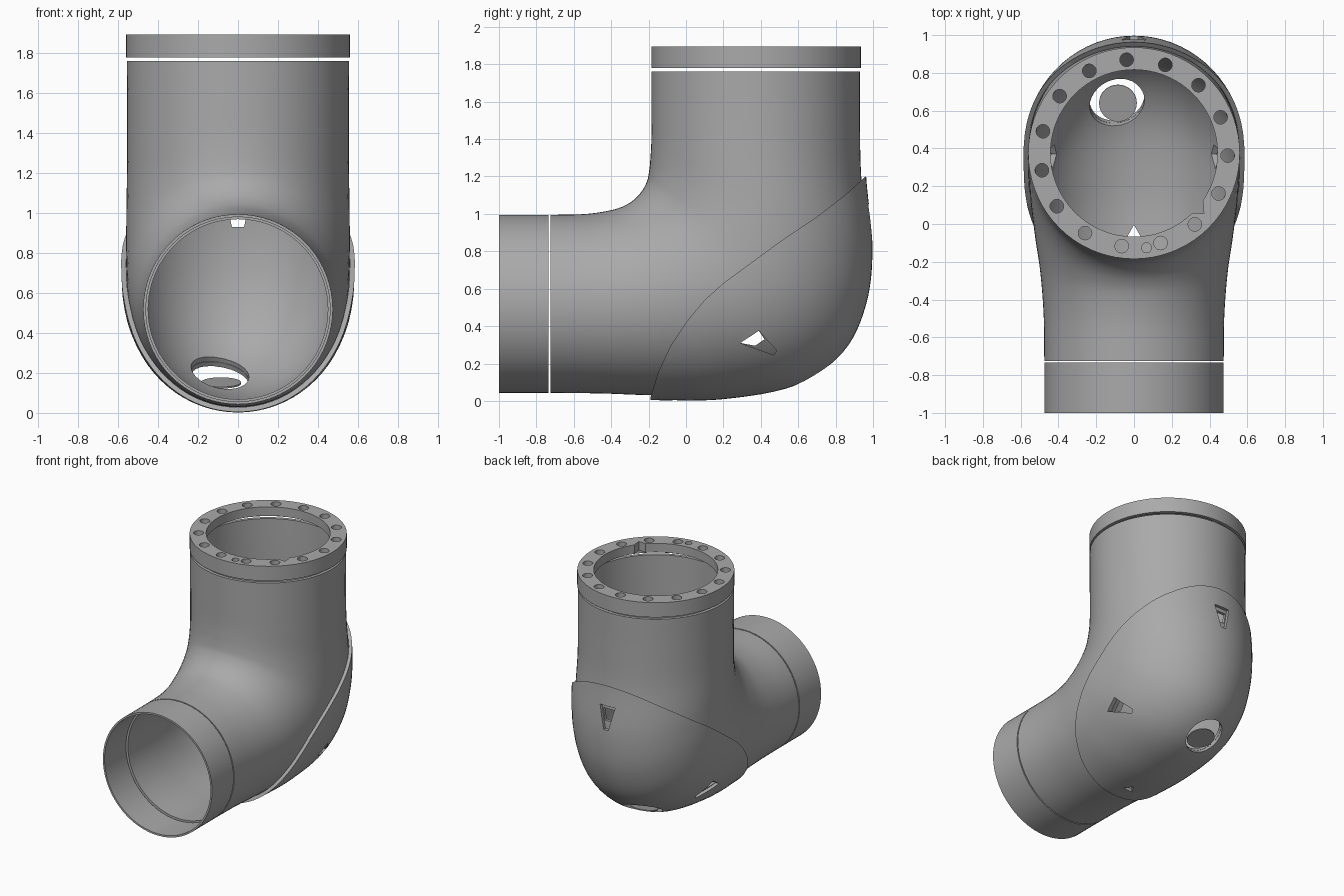
import bpy, bmesh, math
from mathutils import Vector

if "Cube" in bpy.data.objects:
    bpy.data.objects.remove(bpy.data.objects["Cube"])

grey = bpy.data.materials.new("mid grey")
grey.use_nodes = True
grey.diffuse_color = (0.4, 0.4, 0.4, 1)
grey.node_tree.nodes["Principled BSDF"].inputs["Base Color"].default_value = grey.diffuse_color

SEGS = 72
TOP_Y = 0.375      # axis of the upright pipe
FRONT_Z = 0.52     # axis of the level pipe


def make(name, bm):
    bmesh.ops.recalc_face_normals(bm, faces=bm.faces)
    if bm.calc_volume(signed=True) < 0:
        bmesh.ops.reverse_faces(bm, faces=bm.faces)
    mesh = bpy.data.meshes.new(name)
    bm.to_mesh(mesh)
    bm.free()
    mesh.materials.append(grey)
    ob = bpy.data.objects.new(name, mesh)
    bpy.context.collection.objects.link(ob)
    return ob


def activate(ob):
    bpy.ops.object.select_all(action='DESELECT')
    ob.select_set(True)
    bpy.context.view_layer.objects.active = ob


def smooth(ob):
    activate(ob)
    bpy.ops.object.shade_smooth_by_angle(angle=math.radians(35))


def boolean(cutter, *parts, operation='DIFFERENCE'):
    """Cut the parts, then remove the cutter."""
    for ob in parts:
        mod = ob.modifiers.new("cut", 'BOOLEAN')
        mod.object, mod.operation, mod.solver = cutter, operation, 'EXACT'
        activate(ob)
        bpy.ops.object.modifier_apply(modifier=mod.name)
    bpy.data.objects.remove(cutter)


def bridge(name, rings):
    """Closed solid from a loop of rings."""
    bm = bmesh.new()
    loops = [[bm.verts.new(p) for p in ring] for ring in rings]
    for a, b in zip(loops, loops[1:] + loops[:1]):
        for i in range(SEGS):
            j = (i + 1) % SEGS
            bm.faces.new((a[i], a[j], b[j], b[i]))
    return make(name, bm)


def ring(inner, outer, half_width, offset):
    """Ellipse across the pipe between a crotch point and a heel point."""
    a, b = Vector((0, *inner)), Vector((0, *outer))
    mid, half = (a + b) / 2, (b - a) / 2
    half += half.normalized() * offset
    side = Vector((half_width + offset, 0, 0))
    turns = [math.tau * i / SEGS for i in range(SEGS)]
    return [mid + half * math.cos(t) + side * math.sin(t) for t in turns]


def tube(name, sections, outside, inside):
    return bridge(name, [ring(*s, outside) for s in sections]
                  + [ring(*s, inside) for s in reversed(sections)])


def prism(points, axis, start, end):
    """Extrude a flat outline along x, y or z."""
    bm = bmesh.new()

    def place(p, d):
        co = list(p)
        co.insert(axis, d)
        return bm.verts.new(co)
    low = [place(p, start) for p in points]
    high = [place(p, end) for p in points]
    bm.faces.new(low)
    bm.faces.new(high)
    n = len(points)
    for i in range(n):
        j = (i + 1) % n
        bm.faces.new((low[i], low[j], high[j], high[i]))
    return make("cutter", bm)


def cylinder(name, centre, radius, depth, direction=(0, 0, 1), segs=32):
    bm = bmesh.new()
    bmesh.ops.create_cone(bm, cap_ends=True, segments=segs,
                          radius1=radius, radius2=radius, depth=depth)
    turn = Vector((0, 0, 1)).rotation_difference(Vector(direction))
    bmesh.ops.rotate(bm, verts=bm.verts, matrix=turn.to_matrix())
    bmesh.ops.translate(bm, verts=bm.verts, vec=centre)
    return make(name, bm)


def spline(rows, steps=6):
    """Smooth interpolation through the elbow sections."""
    flat = [Vector((*a, *b, w)) for a, b, w in rows]
    out = []
    for i in range(len(flat) - 1):
        p1, p2 = flat[i], flat[i + 1]
        p0, p3 = flat[max(i - 1, 0)], flat[min(i + 2, len(flat) - 1)]
        for k in range(steps):
            t = k / steps
            out.append(p1 + (p2 - p0) * (t / 2)
                       + (2 * p0 - 5 * p1 + 4 * p2 - p3) * (t * t / 2)
                       + (3 * p1 - p0 - 3 * p2 + p3) * (t ** 3 / 2))
    out.append(flat[-1])
    return [((v[0], v[1]), (v[2], v[3]), v[4]) for v in out]


# Elbow: crotch point (y, z), heel point (y, z), half width
elbow = spline([
    ((-0.725, 0.995), (-0.725, 0.043), 0.475),
    ((-0.53, 1.0), (-0.45, 0.04), 0.478),
    ((-0.38, 1.025), (-0.15, 0.03), 0.495),
    ((-0.3, 1.06), (0.2, 0.035), 0.525),
    ((-0.245, 1.11), (0.57, 0.105), 0.55),
    ((-0.21, 1.17), (0.82, 0.28), 0.558),
    ((-0.197, 1.23), (0.94, 0.53), 0.56),
    ((-0.19, 1.3), (0.972, 0.83), 0.558),
    ((-0.185, 1.4), (0.937, 1.2), 0.555),
    ((-0.185, 1.56), (0.93, 1.5), 0.555),
    ((-0.185, 1.762), (0.93, 1.762), 0.557),
])
body = tube("elbow_body", elbow, 0, -0.025)

# Heel shell, trimmed along its curved seam
shell = tube("heel_shell", elbow, 0.027, 0.002)
seam = [(-0.2, -0.2), (-0.19, 0.02), (-0.15, 0.15), (-0.08, 0.3), (0, 0.42),
        (0.1, 0.54), (0.2, 0.63), (0.35, 0.74), (0.5, 0.85), (0.7, 0.985),
        (0.85, 1.1), (0.96, 1.2), (1.2, 1.38), (1.2, -0.2)]
boolean(prism(seam, 0, -1, 1), shell, operation='INTERSECT')

# Underside vent and round drain through both layers
boolean(cylinder("cutter", (0, -0.05, 0.05), 0.045, 0.2, segs=3), body, shell)
boolean(cylinder("cutter", (-0.09, 0.67, 0.16), 0.145, 0.36, (0, 0.55, -0.83)), body, shell)

# Side and back vents: full outline in the shell, smaller opening behind
boolean(prism([(0.29, 0.31), (0.39, 0.375), (0.42, 0.34), (0.485, 0.27), (0.47, 0.245)],
              0, -1, 1), shell)
boolean(prism([(0.29, 0.31), (0.39, 0.375), (0.42, 0.33), (0.37, 0.295)], 0, -1, 1), body)
boolean(prism([(-0.065, 1.05), (0.065, 1.05), (0.02, 0.87), (-0.02, 0.87)], 1, 0.7, 1.2), shell)
boolean(prism([(-0.05, 1.02), (0.05, 1.02), (0.03, 0.93), (-0.03, 0.93)], 1, 0.7, 1.2), body)
smooth(body)
smooth(shell)

# Loose disc inside the drain
smooth(cylinder("drain_disc", (-0.085, 0.64, 0.15), 0.1, 0.008, (0, -0.25, 1)))

# Front sleeve
sleeve = [((y, FRONT_Z + 0.475), (y, FRONT_Z - 0.477), 0.475) for y in (-1, -0.734)]
smooth(tube("front_sleeve", sleeve, 0, -0.014))

# Top flange: plate with a thin skirt, as an (offset, z) profile
profile = [(0, 1.78), (0, 1.895), (-0.118, 1.895), (-0.118, 1.825), (-0.026, 1.825), (-0.026, 1.78)]
flange = bridge("top_flange", [ring((TOP_Y - 0.56, z), (TOP_Y + 0.56, z), 0.56, off)
                               for off, z in profile])

# Bolt holes, a pilot hole and a key notch
holes = [(math.radians(94.5 + 24 * i), 0.496, 0.036) for i in range(15)]
holes.append((math.radians(-82.5), 0.505, 0.026))
for angle, reach, radius in holes:
    spot = (reach * math.cos(angle), TOP_Y + reach * math.sin(angle), 1.84)
    boolean(cylinder("cutter", spot, radius, 0.3, segs=20), flange)
boolean(prism([(0.3, 0.06), (0.37, 0.055), (0.365, 0.12), (0.3, 0.15)], 2, 1.7, 2), flange)
smooth(flange)
